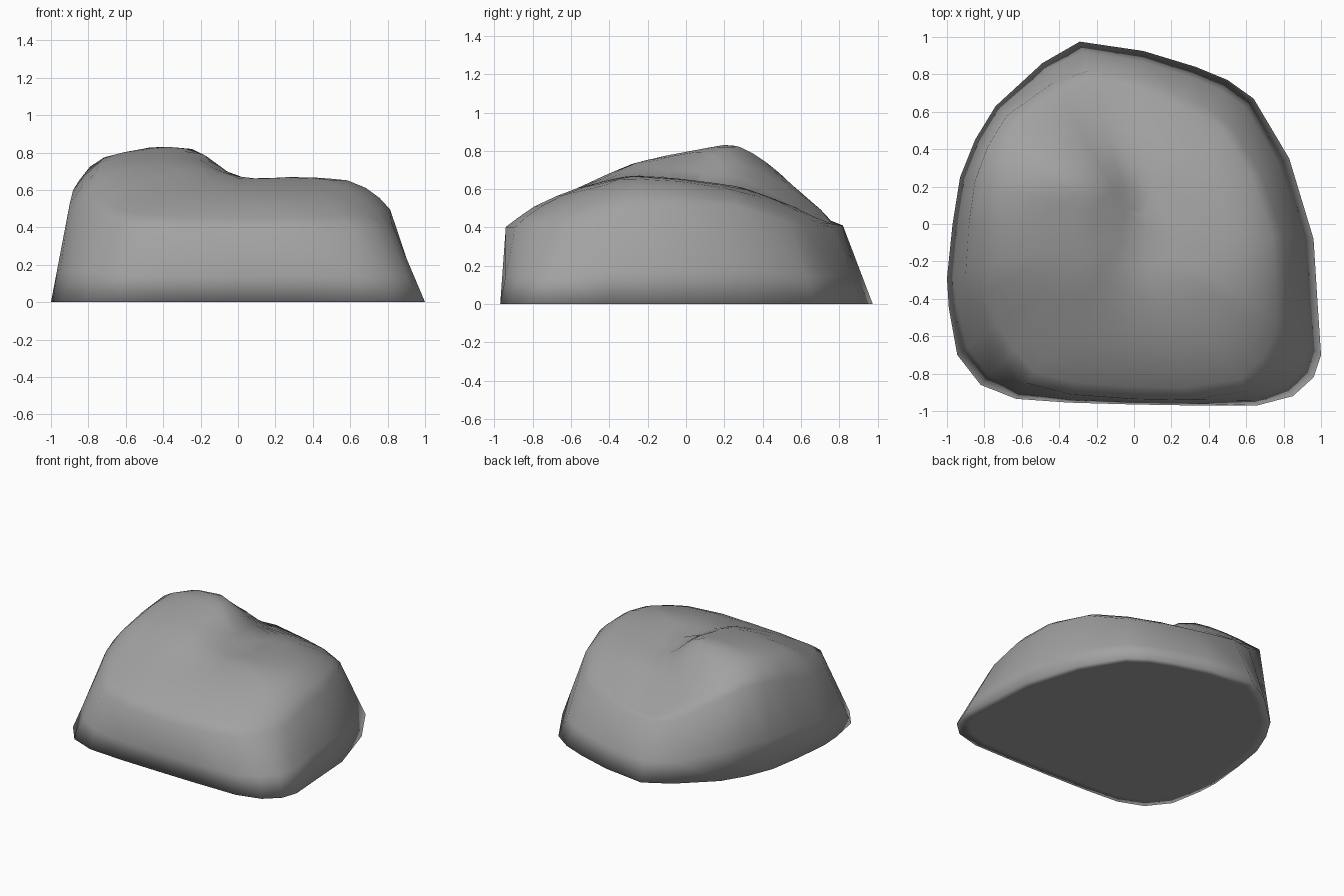
import bpy
import bmesh

if "Cube" in bpy.data.objects:
    bpy.data.objects.remove(bpy.data.objects["Cube"])

# Footprint corners: x, y, how far the wall leans inward, how much the shoulder drops
FOOTPRINT = [
    (-.29, .975, .16, .02), (.05, .925, .17, .05), (.33, .84, .19, .1), (.5, .77, .2, .17),
    (.64, .67, .2, .2), (.83, .35, .19, .14), (.96, -.08, .17, .06), (.98, -.4, .17, .06),
    (1, -.7, .18, .1), (.96, -.82, .18, .12), (.85, -.92, .15, .12), (.66, -.97, .08, .08),
    (.3, -.97, .03, .01), (0, -.965, .03, .04), (-.35, -.955, .045, .07), (-.63, -.935, .09, .1),
    (-.82, -.86, .16, .14), (-.945, -.7, .17, .13), (-.99, -.45, .12, .06), (-1, -.29, .1, .02),
    (-.97, 0, .09, 0), (-.93, .25, .085, .04), (-.85, .45, .08, .08), (-.74, .63, .08, .1),
    (-.49, .86, .12, .06)]

# Ridge lines running front to back, and the rounding across the width
TALL_RIDGE = [(-.95, .4), (-.8, .51), (-.6, .6), (-.28, .74), (.27, .85), (.6, .68), (.72, .57), (.82, .43)]
LOW_RIDGE = [(-.95, .4), (-.8, .51), (-.6, .6), (-.3, .675), (0, .655), (.3, .62), (.57, .52), (.75, .42)]
SIDE_ROUNDING = [(-.9, .72), (-.77, .94), (-.62, .98), (-.45, 1), (.58, 1), (.73, .92), (.82, .78)]
HUMP = [(-.35, 1), (-.2, .97), (-.08, .35), (.05, -.12), (.3, 0)]


def along(profile, t):
    """Height of a profile at t, held level past both ends."""
    if t <= profile[0][0]:
        return profile[0][1]
    for (a, va), (b, vb) in zip(profile, profile[1:]):
        if t <= b:
            return va + (vb - va) * (t - a) / (b - a)
    return profile[-1][1]


def top_height(x, y):
    # The hump narrows towards the back and a little towards the front
    h = along(HUMP, x + .6 * max(0, y - .2) + .2 * max(0, -.2 - y))
    ridge = along(TALL_RIDGE, y) * h + along(LOW_RIDGE, y) * (1 - h)
    return ridge * along(SIDE_ROUNDING, x)


bm = bmesh.new()


def ring(place):
    return [bm.verts.new(place(*p)) for p in FOOTPRINT]


def wall(f):
    def place(x, y, lean, drop):
        s = 1 - lean
        k = 1 - lean * f
        return x * k, y * k, f * top_height(x * s, y * s) * (1 - drop)
    return place


def crown(f):
    def place(x, y, lean, drop):
        k = (1 - lean) * f
        return x * k, y * k, top_height(x * k, y * k) * (1 - drop * f ** 4)
    return place


def base(f):
    return lambda x, y, lean, drop: (x * f, y * f, 0)


# Rings from the underside, up the walls and over the crown
rings = [ring(base(.93))]
rings += [ring(wall(f)) for f in (0, .35, 1)]
crown_rings = [ring(crown(f)) for f in (.93, .84, .72, .6, .48, .36, .24, .1)]
rings += crown_rings
for low, high in zip(rings, rings[1:]):
    for i in range(len(low)):
        j = (i + 1) % len(low)
        bm.faces.new((low[i], low[j], high[j], high[i]))
bm.faces.new(rings[0])
bm.faces.new(rings[-1])

# Weather the crown slightly
bmesh.ops.smooth_vert(bm, verts=[v for r in crown_rings for v in r], factor=.35,
                      use_axis_x=False, use_axis_y=False, use_axis_z=True)
bmesh.ops.recalc_face_normals(bm, faces=bm.faces)
for face in bm.faces:
    face.smooth = True

mesh = bpy.data.meshes.new("boulder")
bm.to_mesh(mesh)
bm.free()
boulder = bpy.data.objects.new("boulder", mesh)
bpy.context.collection.objects.link(boulder)

# Plain stone colour
stone = bpy.data.materials.new("stone grey")
stone.use_nodes = True
colour = (.36, .36, .36, 1)
stone.diffuse_color = colour
stone.node_tree.nodes["Principled BSDF"].inputs["Base Color"].default_value = colour
mesh.materials.append(stone)
